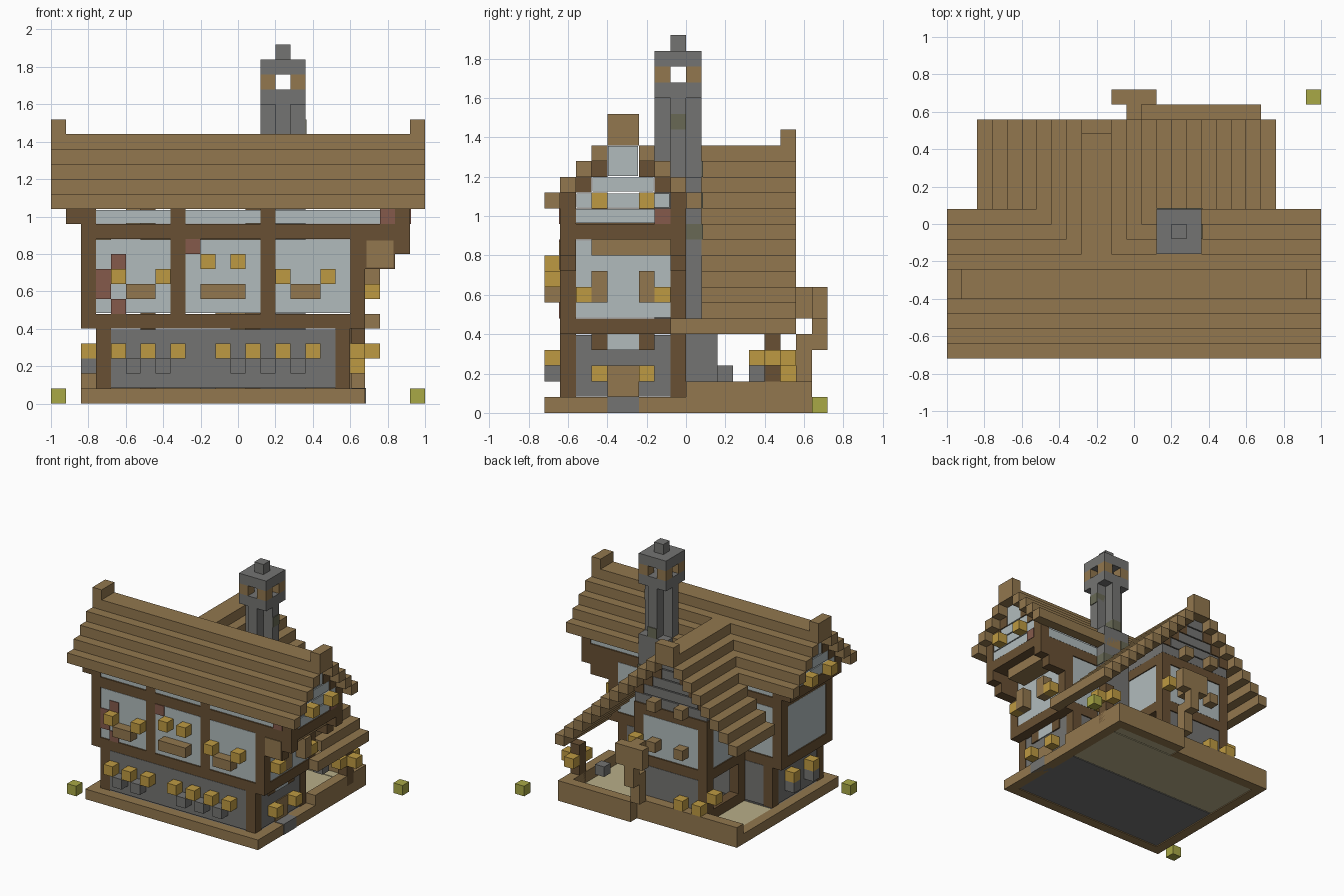
import bpy
import bmesh

CELL = 0.08
EPS = 0.05  # small inset, in cells, for panels behind their frames

cube = bpy.data.objects.get("Cube")
if cube:
    bpy.data.objects.remove(cube, do_unlink=True)


def material(name, hexa):
    rgb = [int(hexa[i:i + 2], 16) / 255 for i in (0, 2, 4)]
    lin = [c / 12.92 if c < 0.04 else ((c + 0.055) / 1.055) ** 2.4 for c in rgb]
    m = bpy.data.materials.new(name)
    m.use_nodes = True
    m.diffuse_color = (*lin, 1)
    m.node_tree.nodes["Principled BSDF"].inputs["Base Color"].default_value = (*lin, 1)
    return m


light = material("light_wood", "92774e")
dark = material("dark_wood", "685033")
stone = material("stone", "747472")
plaster = material("plaster", "b1bbbc")
gold = material("lantern_gold", "be9a42")
brick = material("brick_red", "855a4b")
green = material("leaf_green", "a9a946")
cream = material("cream_floor", "b8ae88")
moss = material("mossy_stone", "686955")


def blocks(name, mat, *spans, inset=0):
    """One object from boxes given in cells as (x0, x1, y0, y1, z0, z1)."""
    bm = bmesh.new()
    for s in spans:
        ctr = [(s[i] + s[i + 1]) / 2 for i in (0, 2, 4)]
        size = [s[i + 1] - s[i] - 2 * inset for i in (0, 2, 4)]
        new = bmesh.ops.create_cube(bm, size=1)["verts"]
        for v in new:
            v.co.x = (ctr[0] + v.co.x * size[0] - 12.5) * CELL
            v.co.y = (ctr[1] + v.co.y * size[1] - 9) * CELL
            v.co.z = (ctr[2] + v.co.z * size[2]) * CELL
    me = bpy.data.meshes.new(name)
    bm.to_mesh(me)
    bm.free()
    me.materials.append(mat)
    ob = bpy.data.objects.new(name, me)
    bpy.context.collection.objects.link(ob)
    return ob


def cells(name, mat, *corners):
    blocks(name, mat, *[(x, x + 1, y, y + 1, z, z + 1) for x, y, z in corners])


def front_plates(name, mat, *corners):
    blocks(name, mat, *[(x, x + 1, 0.93, 1, z, z + 1) for x, z in corners])


# Base: timber rim round two floors
blocks("base_rim", light, (2, 21, 0, 1, 0, 1), (2, 3, 1, 16, 0, 1), (20, 21, 1, 9, 0, 1),
       (20, 21, 9, 17, 0, 2), (2, 13, 15, 16, 0, 2), (13, 20, 16, 17, 0, 2))
blocks("stone_floor", stone, (3, 20, 1, 9, 0, 1), inset=EPS)
blocks("back_floor", cream, (3, 20, 9, 15, 0, 1), (13, 20, 15, 16, 0, 1), inset=EPS)
blocks("door_step", stone, (20, 21.05, 4, 6, 0, 1.05))
cells("corner_shrubs", green, (0, 0, 0), (24, 17, 0))

# Ground floor
blocks("ground_wall", stone, (3, 20, 1, 9, 1, 5), inset=EPS)
blocks("ground_posts", dark, *[(x, x + 1, y, y + 1, 1, 5) for x in (3, 19) for y in (1, 8)])
blocks("side_door", light, (20, 20.1, 4, 6, 1, 3))
blocks("door_window", plaster, (20, 20.1, 4, 6, 4, 5))
cells("window_frames", dark, (19.1, 3, 4), (19.1, 6, 4))

# Middle floor: plaster boxes behind a timber frame
blocks("middle_wall", plaster, (2, 21, 1, 9, 6, 11), inset=EPS)
blocks("floor_beams", dark, (2, 21, 1, 9, 5, 6), (2, 24, 1, 9, 11, 12), (1, 3, 1, 9, 12, 13))
blocks("wall_posts", dark, *[(x, x + 1, y, y + 1, 6, 13) for x in (2, 8, 14, 20) for y in (1, 8)
                             if x < 20], *[(20, 21, y, y + 1, 6, 11) for y in (1, 8)])

# Overhanging side bay and its brackets
for y in (1, 8):
    blocks("bay_bracket", dark, (21, 23, y, y + 1, 9, 10), (21, 24, y, y + 1, 10, 11))
    cells("bay_post", dark, (23, y, 12))
blocks("bay_bracket_face", light, (21.1, 22.9, 0.93, 1, 9.1, 10.9))
blocks("bay_joists", light, (21, 23, 3, 8, 10, 11))

# Attic: stepped gables with rafters at both ends
blocks("attic_wall", plaster, (1, 24, 1, 9, 12, 13), (1, 24, 2, 8, 13, 14),
       (1, 24, 3, 7, 14, 15), (1, 24, 4, 6, 15, 17), inset=EPS)
for x in (1, 23):
    cells("gable_rafters", dark, *[(x, y, 12 + n) for n in (1, 2, 3) for y in (n, 9 - n)])

# Main roof: stepped planks either side of the ridge
for n in range(4):
    for y in (n, 9 - n):
        blocks("roof_plank", light, (0, 25, y, y + 1, 13 + n, 14 + n))
blocks("roof_ridge", light, (0, 25, 4, 6, 17, 18),
       *[(x, x + 1, 4, 6, 18, 19) for x in (0, 24)])

# Back wing walls, with an open ground floor
blocks("wing_back_wall", stone, (6, 14, 14, 15, 1, 5), inset=EPS)
blocks("wing_middle_wall", plaster, (6, 14, 9, 15, 6, 10), inset=EPS)
blocks("wing_beams", dark, (6, 14, 9, 15, 5, 6), (6, 14, 9, 15, 10, 11))
blocks("wing_posts", dark, *[(x, x + 1, y, y + 1, 1, 10) for x in (6, 13) for y in (9, 14)],
       (6, 7, 9, 14, 1, 2))
blocks("wing_gable", stone, *[(6 + n, 14 - n, 9, 15, 11 + n, 12 + n) for n in range(4)],
       (9, 11, 9, 15, 15, 16), inset=EPS)
cells("wing_rafters", dark, *[(x, 14, 14 - n) for n in range(3) for x in (8 - n, 11 + n)])

# Wing roof: short left slope, long right slope down over the porch
for side, count in ((-1, 7), (1, 11)):
    for n in range(count):
        x = 11 + n if side > 0 else 8 - n
        start = 8 if n == 10 else min(8 + n, 10)
        blocks("wing_plank", light, (x, x + 1, start, 16, 15 - n, 16 - n))
blocks("wing_ridge", light, (9, 11, 7, 16, 16, 17), (9, 11, 15, 16, 17, 18))

# Porch: posts, hearth and hanging sign
blocks("porch_post", dark, (20, 21, 14, 15, 1, 5))
blocks("hearth", stone, (14, 17, 9, 11, 1, 5), (14, 16, 11, 12, 1, 3))
cells("porch_stools", stone, (18, 13, 2), (10, 12, 1))
blocks("sign_post", light, (12, 13, 16, 17, 2, 5), (12, 13, 17, 18, 4, 8),
       (11, 14, 17, 18, 6, 8), (12, 13, 16, 17, 6, 8))

# Chimney: solid foot, cross-shaped shaft, open lantern top
blocks("chimney_foot", stone, (14, 17, 7, 10, 5, 15))
blocks("chimney_shaft", stone, (15, 16, 7, 10, 15, 20), (14, 17, 8, 9, 15, 20))
blocks("chimney_top", stone, (14, 17, 7, 10, 20, 21), (14, 17, 7, 10, 22, 23),
       (15, 16, 8, 9, 23, 24))
blocks("chimney_corners", light, *[(x, x + 1, y, y + 1, 21, 22) for x in (14, 16) for y in (7, 9)])
blocks("chimney_moss", moss, (16, 17.07, 8, 9, 18, 19), (16, 17.07, 9, 10.07, 11, 12),
       (15, 16, 9, 10.07, 15, 16), (14, 15, 9, 10.07, 12, 14))

# Brick patches showing through the front plaster
front_plates("brick_patches", brick, (3, 7), (3, 8), (4, 9), (4, 6), (9, 10), (22, 12))
blocks("gable_brick", brick, (23.9, 24.05, 7, 8, 12, 13))

# Front lanterns, flower boxes and stone brackets
cells("ground_lanterns", gold, *[(x, 0, 3) for x in (4, 6, 8, 11, 13, 15, 17)])
cells("stone_brackets", stone, *[(x, 0, 2) for x in (5, 7, 12, 14, 16)])
cells("window_lanterns", gold, *[(x, 0, 8) for x in (4, 7, 15, 18)], (10, 0, 9), (12, 0, 9))
blocks("flower_boxes", light, (5, 7, 0, 1, 7, 8), (10, 13, 0, 1, 7, 8), (16, 18, 0, 1, 7, 8))

# Side and back lanterns with shutters
for y in (3, 6):
    cells("right_lanterns", gold, (24, y, 13), (20, y, 2))
    blocks("right_shutter", light, (21, 22, y, y + 1, 7, 9))
    cells("left_lanterns", gold, (0, y, 13), (2, y, 3))
    cells("left_brackets", stone, (2, y, 2))
cells("sill_lanterns", gold, (21, 2, 7), (21, 7, 7))
blocks("porch_lanterns", gold, (20, 21, 13, 14, 3, 4), (20, 21, 15, 16, 3, 4),
       (21, 22, 14, 15, 3, 4))
for x in (8, 11):
    cells("wing_shutters", light, (x, 15, 7), (x, 15, 11))
cells("wing_lanterns", gold, (6, 15, 2), (8, 15, 2), (13, 15, 7), (5, 14, 3))
